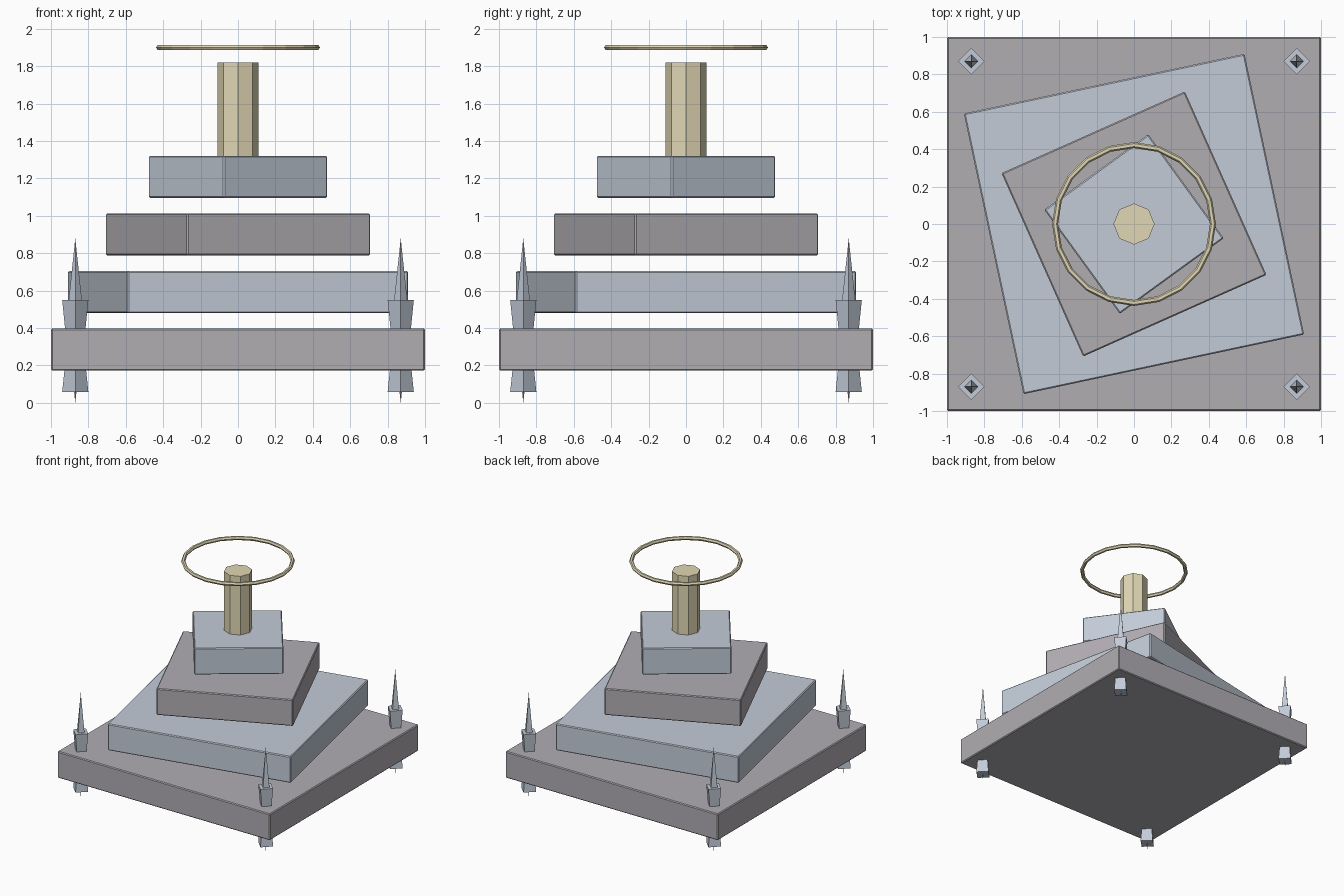
import bpy
from math import radians

if "Cube" in bpy.data.objects:
    bpy.data.objects.remove(bpy.data.objects["Cube"])


def material(name, rgb):
    m = bpy.data.materials.new(name)
    m.diffuse_color = (*rgb, 1)
    m.use_nodes = True
    m.node_tree.nodes["Principled BSDF"].inputs["Base Color"].default_value = m.diffuse_color
    return m


stone = material("warm_stone", (0.44, 0.42, 0.45))
steel = material("blue_stone", (0.54, 0.60, 0.68))
brass = material("pale_brass", (0.75, 0.68, 0.46))


def finish(name, mat):
    ob = bpy.context.object
    ob.name = name
    ob.data.materials.append(mat)
    return ob


def slab(name, side, z0, z1, turn, mat):
    bpy.ops.mesh.primitive_cube_add(size=1, location=(0, 0, (z0 + z1) / 2))
    ob = finish(name, mat)
    ob.scale = (side, side, z1 - z0)
    bpy.ops.object.transform_apply(location=False, rotation=False, scale=True)
    ob.rotation_euler.z = radians(turn)
    bevel = ob.modifiers.new("edge", "BEVEL")
    bevel.width = 0.007
    bevel.segments = 1


def cone(name, x, y, z0, z1, r0, r1, mat, sides=4):
    bpy.ops.mesh.primitive_cone_add(vertices=sides, radius1=r0, radius2=r1,
                                    depth=z1 - z0, location=(x, y, (z0 + z1) / 2))
    finish(name, mat)


# Stack of floating slabs, each turned a further 12 degrees
slab("base_slab", 2.0, 0.172, 0.397, 0, stone)
slab("second_slab", 1.534, 0.48, 0.705, 12, steel)
slab("third_slab", 1.073, 0.788, 1.013, 24, stone)
slab("top_slab", 0.687, 1.096, 1.321, 36, steel)

# Octagonal column and floating ring
cone("column", 0, 0, 1.32, 1.82, 0.11, 0.11, brass, 8)
bpy.ops.mesh.primitive_torus_add(major_segments=20, minor_segments=6,
                                 major_radius=0.422, minor_radius=0.016,
                                 location=(0, 0, 1.90))
finish("floating_ring", brass)

# Corner spikes: two flared blocks with a long double-pointed needle through them
for x in (-0.87, 0.87):
    for y in (-0.87, 0.87):
        cone("lower_flare", x, y, 0.057, 0.303, 0.07, 0.045, steel)
        cone("upper_flare", x, y, 0.303, 0.55, 0.045, 0.07, steel)
        cone("spike_upper", x, y, 0.44, 0.88, 0.047, 0, steel)
        cone("spike_lower", x, y, 0, 0.44, 0, 0.047, steel)
